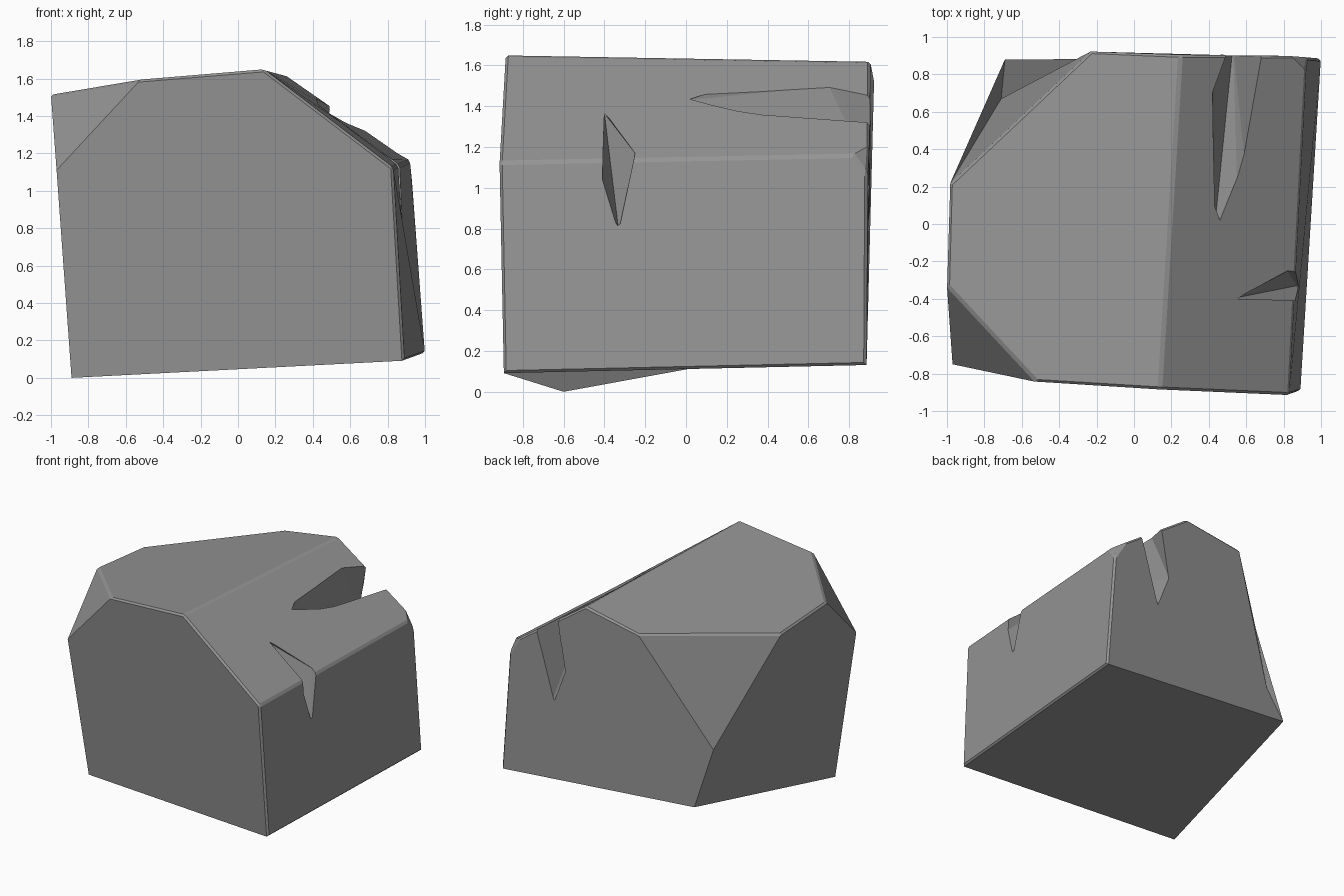
import bpy, bmesh
from mathutils import Vector

if "Cube" in bpy.data.objects:
    bpy.data.objects.remove(bpy.data.objects["Cube"])

# Corner points of the irregular block
P = {
    'a': (-.89, -.60, 0), 'b': (.89, -.895, .09), 'c': (1.0, .885, .13), 'd': (-.69, .88, .27),
    'e': (-.97, -.75, 1.11), 'f': (-.52, -.845, 1.595), 'g': (.14, -.885, 1.65), 'h': (.83, -.915, 1.125),
    'i': (-1.0, -.33, 1.515), 'j': (-.985, .215, 1.47), 'l': (-.71, .67, .65), 'k': (-.23, .925, 1.535),
    'm': (.25, .905, 1.62), 'n': (.84, .90, 1.21), 'o': (.93, .89, 1.06), 'p': (.92, .82, 1.16),
}
# Sides of the block; warped sides are split into several facets
SIDES = {
    'front': "abe bhgfe", 'base': "abd bcd", 'right': "bcoph", 'slope': "ghpnm", 'corner': "pon",
    'back': "cdl clk ckmno", 'left': "eija ajd jld", 'back_chamfer': "jlk",
    'front_chamfer': "efi", 'top': "fgmk fkji",
}
# Edges that carry a narrow worn bevel
WORN = {frozenset(s) for s in "gm gh gf fi ij jk km mn hp hb bc co po no".split()}


def add_object(name, bm):
    bmesh.ops.recalc_face_normals(bm, faces=bm.faces)
    me = bpy.data.meshes.new(name)
    bm.to_mesh(me)
    bm.free()
    ob = bpy.data.objects.new(name, me)
    bpy.context.collection.objects.link(ob)
    return ob


def wedge(name, pts):
    """Convex cutter spanned by a few points."""
    bm = bmesh.new()
    for p in pts:
        bm.verts.new(p)
    bmesh.ops.convex_hull(bm, input=bm.verts)
    junk = [v for v in bm.verts if not v.link_faces]
    bmesh.ops.delete(bm, geom=junk, context='VERTS')
    ob = add_object(name, bm)
    ob.data.materials.append(stone)
    ob.hide_render = True
    return ob


# Dark grey stone
stone = bpy.data.materials.new("stone")
stone.diffuse_color = (.30, .30, .30, 1)
stone.use_nodes = True
stone.node_tree.nodes["Principled BSDF"].inputs["Base Color"].default_value = stone.diffuse_color

# Block body; the material slot number remembers the side (0 = bevels and cracks)
bm = bmesh.new()
V = {k: bm.verts.new(p) for k, p in P.items()}
for n, facets in enumerate(SIDES.values(), 1):
    for f in facets.split():
        bm.faces.new([V[c] for c in f]).material_index = n
bmesh.ops.recalc_face_normals(bm, faces=bm.faces)
names = {v: k for k, v in V.items()}
worn = [e for e in bm.edges if frozenset(names[v] for v in e.verts) in WORN]
bmesh.ops.bevel(bm, geom=worn, offset=.014, offset_type='OFFSET', segments=1, material=0,
                profile=.5, affect='EDGES', clamp_overlap=True)
rock = add_object("rock", bm)
for n in range(len(SIDES) + 1):
    slot = stone if n == 0 else bpy.data.materials.new("side")
    rock.data.materials.append(slot)

# Long crack opening through the back, and short crack on the right edge
cutters = [
    wedge("back_crack_cutter", [
        (.43, -.03, 1.425), (.42, .70, 1.50), (.44, .70, 1.62), (.55, .98, 1.60),
        (.43, .92, 1.04), (.53, .96, .76), (.59, .96, 1.08), (.70, .96, 1.34),
        (.55, .25, 1.37), (.60, .25, 1.48)]),
    wedge("edge_crack_cutter", [
        (.52, -.40, 1.365), (.87, -.33, .79), (.78, -.34, 1.07), (.90, -.41, 1.0),
        (.82, -.25, 1.17), (.98, -.24, 1.20), (.98, -.41, 1.12), (.80, -.40, 1.35)]),
]
for c in cutters:
    mod = rock.modifiers.new(c.name, 'BOOLEAN')
    mod.operation = 'DIFFERENCE'
    mod.solver = 'EXACT'
    mod.object = c

# Bake the cuts and drop the cutters
dg = bpy.context.evaluated_depsgraph_get()
me = bpy.data.meshes.new_from_object(rock.evaluated_get(dg))
rock.modifiers.clear()
rock.data = me
for c in cutters:
    bpy.data.objects.remove(c)

# Shade every side with one flat normal
total = {}
for f in me.polygons:
    total[f.material_index] = total.get(f.material_index, Vector()) + f.normal * f.area
loops = [None] * len(me.loops)
for f in me.polygons:
    nor = total[f.material_index].normalized() if f.material_index else f.normal.copy()
    for i in f.loop_indices:
        loops[i] = nor
    f.use_smooth = True
me.normals_split_custom_set(loops)
for f in me.polygons:
    f.material_index = 0
me.materials.clear()
me.materials.append(stone)
for m in [m for m in bpy.data.materials if m.name.startswith("side")]:
    bpy.data.materials.remove(m)
